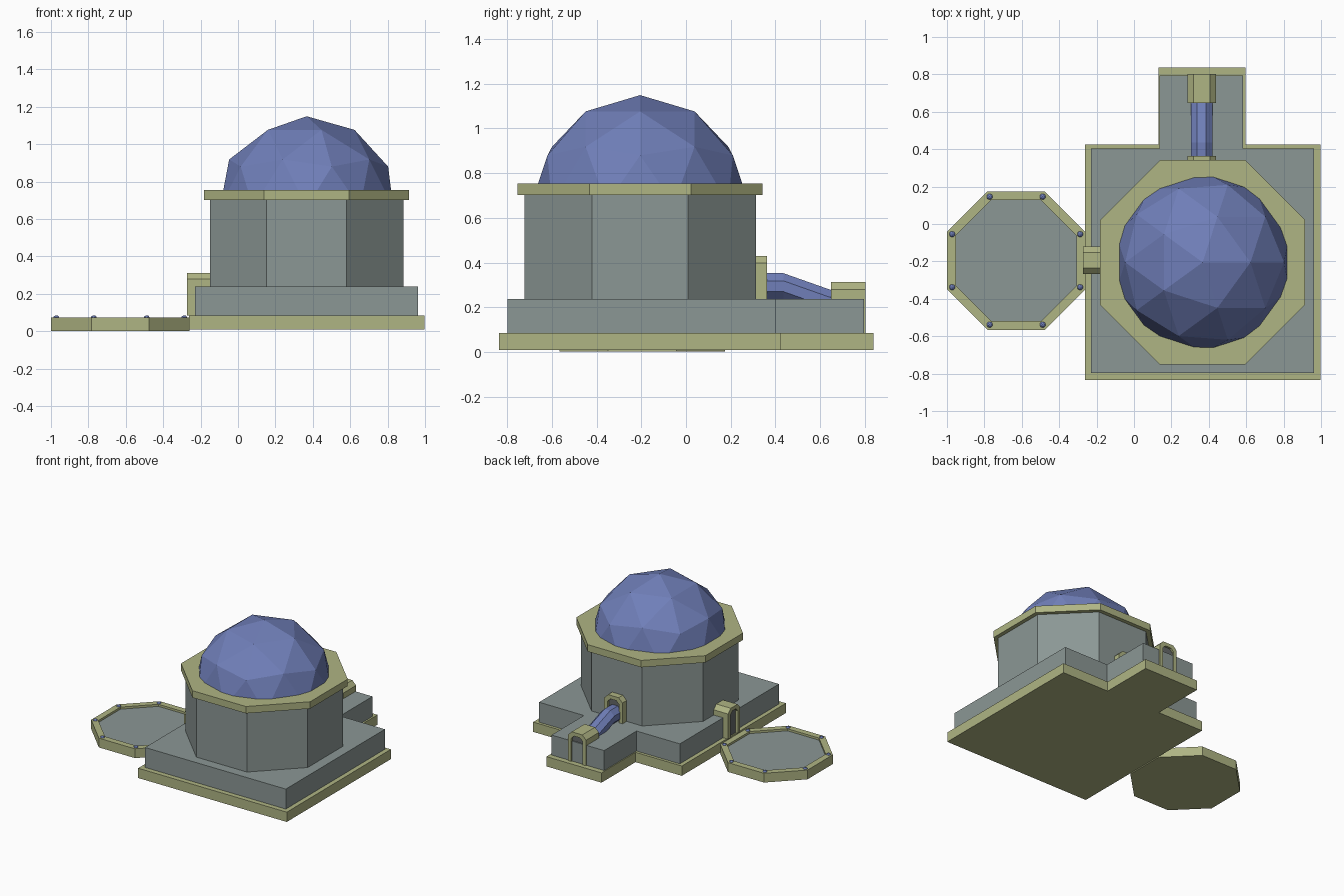
import bpy, bmesh, math
from mathutils import Vector

if "Cube" in bpy.data.objects:
    bpy.data.objects.remove(bpy.data.objects["Cube"])


def material(name, rgb):
    m = bpy.data.materials.new(name)
    m.diffuse_color = (*rgb, 1)
    m.use_nodes = True
    m.node_tree.nodes["Principled BSDF"].inputs["Base Color"].default_value = m.diffuse_color
    return m


STONE = material("slate_stone", (0.26, 0.31, 0.30))
TRIM = material("olive_trim", (0.43, 0.46, 0.23))
BLUE = material("blue", (0.16, 0.21, 0.48))
DARK = material("dark_panel", (0.13, 0.14, 0.14))


def finish(bm, name, mat):
    bmesh.ops.recalc_face_normals(bm, faces=bm.faces)
    me = bpy.data.meshes.new(name)
    bm.to_mesh(me)
    bm.free()
    me.materials.append(mat)
    ob = bpy.data.objects.new(name, me)
    bpy.context.collection.objects.link(ob)
    return ob


def extrude(name, points, direction, mat):
    """Solid made by pushing a planar outline along a direction."""
    bm = bmesh.new()
    face = bm.faces.new([bm.verts.new(p) for p in points])
    new = bmesh.ops.extrude_face_region(bm, geom=[face])["geom"]
    moved = [g for g in new if isinstance(g, bmesh.types.BMVert)]
    bmesh.ops.translate(bm, verts=moved, vec=direction)
    return finish(bm, name, mat)


def octagon(cx, cy, apothem, z):
    r = apothem / math.cos(math.pi / 8)
    return [Vector((cx + r * math.cos((i + .5) * math.pi / 4),
                    cy + r * math.sin((i + .5) * math.pi / 4), z)) for i in range(8)]


def plinth(name, x0, x1, y0, y1, wx0, wx1, wy, z0, z1, mat):
    outline = [(x0, y0), (x1, y0), (x1, y1), (wx1, y1), (wx1, wy), (wx0, wy), (wx0, y1), (x0, y1)]
    extrude(name, [(x, y, z0) for x, y in outline], (0, 0, z1 - z0), mat)


# Stepped base with the rear wing
plinth("base_trim", -.262, .998, -.835, .425, .13, .597, .837, .01, .085, TRIM)
plinth("base_block", -.23, .963, -.797, .403, .137, .583, .795, .085, .238, STONE)

# Octagonal drum and its rim
CX, CY = .367, -.205
extrude("drum", octagon(CX, CY, .5175, .238), (0, 0, .465), STONE)
extrude("drum_rim", octagon(CX, CY, .5475, .702), (0, 0, .053), TRIM)

# Faceted dome, cut level with the rim
bm = bmesh.new()
bmesh.ops.create_icosphere(bm, subdivisions=2, radius=.487)
bmesh.ops.translate(bm, verts=bm.verts, vec=(CX, CY, .662))
bmesh.ops.bisect_plane(bm, geom=bm.verts[:] + bm.edges[:] + bm.faces[:],
                       plane_co=(0, 0, .75), plane_no=(0, 0, 1), clear_inner=True)
finish(bm, "dome", BLUE)

# Landing pad: raised olive rim, sunken floor, corner lamps
PX, PY = -.63, -.196
extrude("pad_bottom", octagon(PX, PY, .37, .002), (0, 0, .02), TRIM)
extrude("pad_floor", octagon(PX, PY, .33, .022), (0, 0, .035), STONE)
bm = bmesh.new()
rings = [[bm.verts.new(p) for p in octagon(PX, PY, a, z)]
         for a, z in ((.37, .022), (.37, .073), (.323, .073), (.323, .022))]
for k in range(4):
    a, b = rings[k], rings[(k + 1) % 4]
    for i in range(8):
        j = (i + 1) % 8
        bm.faces.new((a[i], a[j], b[j], b[i]))
finish(bm, "pad_rim", TRIM)
for i, p in enumerate(octagon(PX, PY, .342, .068)):
    bm = bmesh.new()
    bmesh.ops.create_icosphere(bm, subdivisions=2, radius=.017)
    bmesh.ops.translate(bm, verts=bm.verts, vec=p)
    finish(bm, f"pad_lamp_{i + 1}", BLUE)


# Doorways: arch frame with chamfered head and a recessed panel
def arch(half, z0, z1, c):
    return [(-half, z0), (-half, z1 - c), (-half + c, z1), (half - c, z1), (half, z1 - c), (half, z0)]


def doorway(name, origin, outward, depth, half, z0, z1, recess):
    n = Vector(outward)
    side = Vector((-n.y, n.x, 0))
    o = Vector(origin)
    place = lambda pts, d: [o + side * u + Vector((0, 0, v)) - n * d for u, v in pts]
    inner = arch(half - .028, z0, z1 - .028, .024)
    extrude(name + "_frame", place(arch(half, z0, z1, .032) + inner[::-1], 0), -n * depth, TRIM)
    extrude(name + "_panel", place(inner, recess), -n * (depth - recess), DARK)


doorway("side_door", (-.273, -.193, 0), (-1, 0, 0), .125, .073, .085, .31, .02)
doorway("wing_door", (.362, .803, 0), (0, 1, 0), .155, .077, .085, .313, .015)
doorway("drum_door", (.362, .363, 0), (0, 1, 0), .06, .077, .236, .43, .02)

# Sloping tube linking the drum door to the wing door
bm = bmesh.new()
R = .063
loops = []
for y, z in ((.34, .295), (.435, .295), (.67, .212)):
    loops.append([bm.verts.new((.362 + R * math.cos((i + .5) * math.pi / 4), y,
                                z + R * math.sin((i + .5) * math.pi / 4))) for i in range(8)])
for a, b in zip(loops, loops[1:]):
    for i in range(8):
        j = (i + 1) % 8
        bm.faces.new((a[i], a[j], b[j], b[i]))
bm.faces.new(loops[0])
bm.faces.new(loops[-1])
finish(bm, "link_tube", BLUE)
